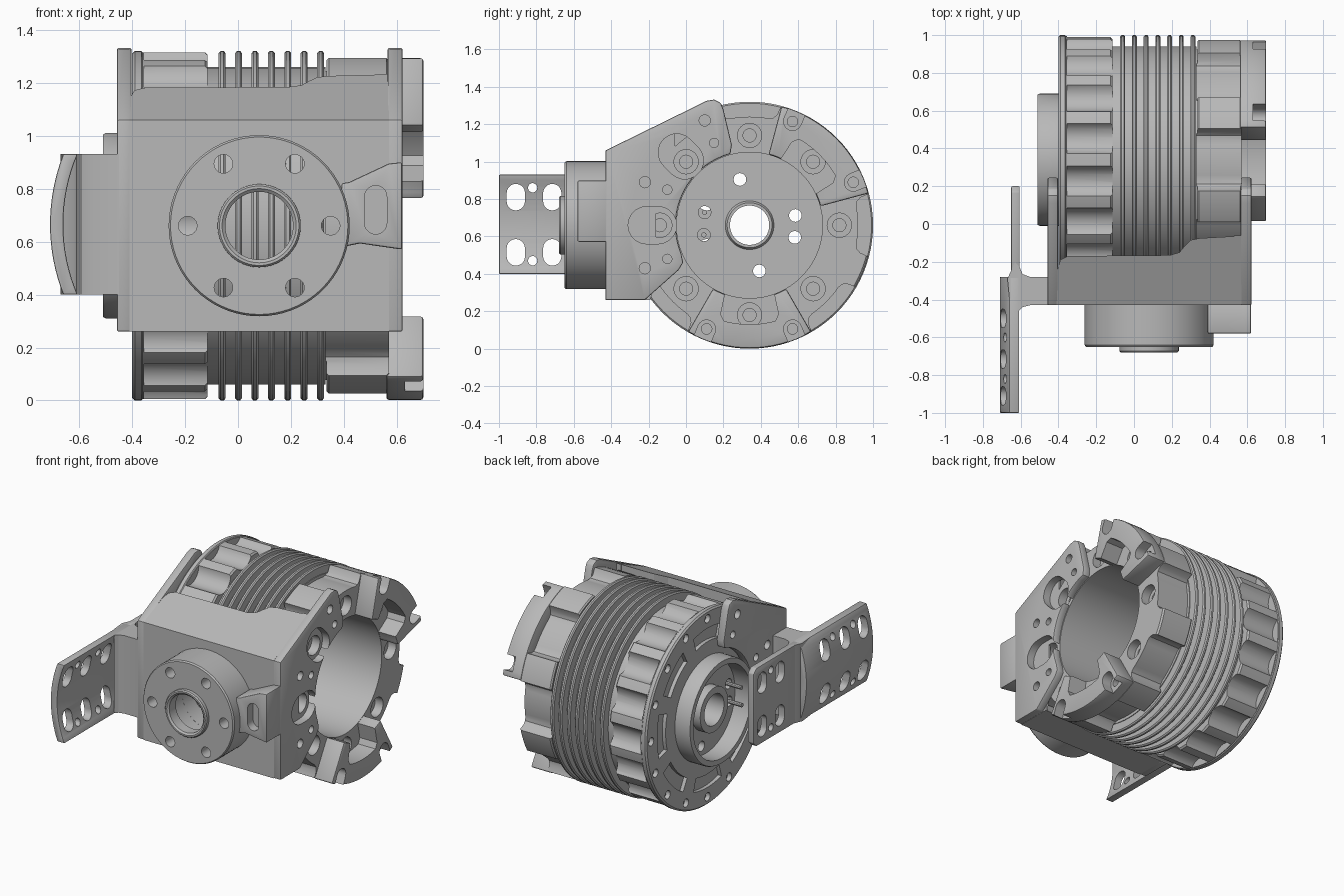
import bpy, bmesh
from math import sin, cos, pi, radians

cube = bpy.data.objects.get("Cube")
if cube:
    bpy.data.objects.remove(cube, do_unlink=True)

metal = bpy.data.materials.new("plain grey metal")
metal.use_nodes = True
GREY = (0.48, 0.48, 0.48, 1)
metal.diffuse_color = GREY
metal.node_tree.nodes["Principled BSDF"].inputs["Base Color"].default_value = GREY

CY, CZ = 0.34, 0.66      # drum axis (along x)
FX = 0.08                # front port axis (along y)


# ---------- 2D outlines ----------
def disc(u, v, r, n=24):
    return [(u + r * cos(2 * pi * i / n), v + r * sin(2 * pi * i / n)) for i in range(n)]


def arc(r, a0, a1, n=16, u=CY, v=CZ):
    angles = [radians(a0 + (a1 - a0) * i / n) for i in range(n + 1)]
    return [(u + r * cos(a), v + r * sin(a)) for a in angles]


def sector(r0, r1, a0, a1):
    return arc(r1, a0, a1) + arc(r0, a1, a0)


def slot(u, v, angle, half, r):
    c, s = cos(radians(angle)) * half, sin(radians(angle)) * half
    return (arc(r, angle - 90, angle + 90, 10, u + c, v + s)
            + arc(r, angle + 90, angle + 270, 10, u - c, v - s))


def polar(r, a):
    return CY + r * cos(radians(a)), CZ + r * sin(radians(a))


# ---------- solids ----------
def place(axis, u, v, w):
    return {"x": (w, u, v), "y": (u, w, v), "z": (u, v, w)}[axis]


def finish(name, bm, bevel=0.0):
    bmesh.ops.recalc_face_normals(bm, faces=bm.faces)
    mesh = bpy.data.meshes.new(name)
    bm.to_mesh(mesh)
    bm.free()
    mesh.materials.append(metal)
    obj = bpy.data.objects.new(name, mesh)
    bpy.context.collection.objects.link(obj)
    if bevel:
        mod = obj.modifiers.new("soft_edges", "BEVEL")
        mod.width, mod.segments, mod.angle_limit = bevel, 2, radians(40)
        apply(obj, mod)
    return obj


def activate(obj):
    bpy.ops.object.select_all(action="DESELECT")
    obj.select_set(True)
    bpy.context.view_layer.objects.active = obj


def apply(obj, mod):
    activate(obj)
    bpy.ops.object.modifier_apply(modifier=mod.name)


def prisms(name, axis, a, b, outlines, bevel=0.0):
    bm = bmesh.new()
    for pts in outlines:
        low = [bm.verts.new(place(axis, u, v, a)) for u, v in pts]
        top = [bm.verts.new(place(axis, u, v, b)) for u, v in pts]
        bm.faces.new(low)
        bm.faces.new(top)
        for i in range(len(pts)):
            j = (i + 1) % len(pts)
            bm.faces.new((low[i], low[j], top[j], top[i]))
    return finish(name, bm, bevel)


def lathe(name, axis, cu, cv, profile, n=96):
    bm = bmesh.new()
    rings = [[bm.verts.new(place(axis, u, v, w)) for u, v in disc(cu, cv, r, n)]
             for w, r in profile]
    for k, ring in enumerate(rings):
        nxt = rings[(k + 1) % len(rings)]
        for i in range(n):
            j = (i + 1) % n
            bm.faces.new((ring[i], ring[j], nxt[j], nxt[i]))
    return finish(name, bm)


def cut(obj, axis, a, b, outlines):
    cutter = prisms("cutter", axis, a, b, outlines)
    cutter.hide_render = True
    mod = obj.modifiers.new("cut", "BOOLEAN")
    mod.operation, mod.solver, mod.object = "DIFFERENCE", "EXACT", cutter
    apply(obj, mod)
    bpy.data.objects.remove(cutter, do_unlink=True)


# ---------- drum: hollow body with cooling fins ----------
profile = [(0.57, 0.39), (-0.33, 0.39), (-0.33, 0.13), (-0.31, 0.12), (-0.31, 0.105),
           (-0.45, 0.105), (-0.45, 0.15), (-0.39, 0.15), (-0.39, 0.31), (-0.51, 0.31),
           (-0.51, 0.345), (-0.5, 0.35), (-0.4, 0.35), (-0.4, 0.65), (-0.39, 0.66),
           (-0.365, 0.66), (-0.36, 0.655), (-0.125, 0.655), (-0.115, 0.645), (-0.115, 0.6)]
for i in range(7):
    x = -0.06 + 0.062 * i
    profile += [(x - 0.013, 0.6), (x - 0.013, 0.652), (x - 0.006, 0.66),
                (x + 0.006, 0.66), (x + 0.013, 0.652), (x + 0.013, 0.6)]
profile += [(0.335, 0.6), (0.335, 0.647), (0.343, 0.655), (0.56, 0.655), (0.57, 0.645)]
drum = lathe("finned_drum", "x", CY, CZ, profile)
eighths = range(0, 360, 45)
cut(drum, "x", 0.51, 0.65, [disc(*polar(0.48, a), 0.065) for a in eighths])
cut(drum, "x", 0.40, 0.65, [disc(*polar(0.48, a), 0.035) for a in eighths])
cut(drum, "x", 0.45, 0.65, [disc(*polar(0.48, a + d), 0.022, 12)
                            for a in (0, 315) for d in (-22, 22)])
floor_holes = [polar(0.25, a) for a in (102, 12, -15, -78, 164, 192)]
cut(drum, "x", -0.5, -0.25, [disc(u, v, 0.034, 16) for u, v in floor_holes])
cut(drum, "x", -0.45, -0.375, [sector(0.45, 0.54, a - 16, a + 16) for a in eighths])
cut(drum, "x", -0.45, -0.37, [disc(*polar(0.605, a * 22.5), 0.028, 16) for a in range(16)])

# Scalloped grip pockets at one end, wide pockets between eight lobes at the other
cut(drum, "x", -0.355, -0.1, [disc(*polar(0.692, a), 0.092) for a in range(0, 360, 20)])
cut(drum, "x", 0.33, 0.6, [arc(0.58, a - 10, a + 10, 10) + [polar(0.588, a + 12.5),
                           polar(0.61, a + 14), polar(0.75, a + 16), polar(0.75, a - 16),
                           polar(0.61, a - 14), polar(0.588, a - 12.5)] for a in eighths])
prisms("contact_pins", "x", -0.49, -0.36,
       [disc(*polar(0.25, a), 0.014, 10) for a in (164, 192)])

# Mounting pads on the open end
for name, mid in (("upper_pad", 45), ("lower_pad", -90)):
    pad = prisms(name, "x", 0.56, 0.70, [sector(0.392, 0.658, mid - 30, mid + 30)], 0.01)
    cut(pad, "x", 0.5, 0.8, [arc(0.53, mid - 15, mid + 15) + [polar(0.5, mid + 18)]
                             + arc(0.3, mid + 22, mid - 22) + [polar(0.5, mid - 18)]])
    ends = (mid - 22.5, mid + 22.5)
    cut(pad, "x", 0.63, 0.8, [slot(*polar(0.66, a), a, 0.06, 0.048) for a in ends])
    cut(pad, "x", 0.58, 0.8, [disc(*polar(0.6, a), 0.028, 16) for a in ends])

# ---------- housing: two side plates and the block between ----------
plate = ([(-0.43, 0.26), (-0.43, 1.06), (0.11, 1.325), (0.15, 1.332), (0.185, 1.315),
          (0.2, 1.28), (0.245, 1.09)]
         + arc(0.395, 105, 202) + [(-0.015, 0.46), (-0.04, 0.42), (-0.22, 0.26)])
for name, x0, x1 in (("left_side_plate", 0.565, 0.622), ("right_side_plate", -0.458, -0.402)):
    side = prisms(name, "x", x0, x1, [plate], 0.008)
    cut(side, "x", x0 - 0.1, x1 + 0.1,
        [disc(u, v, r, 16) for u, v, r in
         ((0.1, 1.22, 0.03), (0.15, 1.1, 0.025), (-0.22, 0.89, 0.03),
          (-0.1, 0.85, 0.025), (-0.22, 0.43, 0.03), (-0.1, 0.48, 0.025))])
    if x0 > 0:
        cut(side, "x", x0 - 0.1, x1 + 0.1, [slot(*polar(0.52, a), a, 0.03, 0.1)
                                            for a in (135, 180)])

block = prisms("housing_block", "x", -0.41, 0.57,
               [[(-0.43, 0.26), (-0.43, 1.06), (-0.06, 1.233), (-0.06, 1.05),
                 (-0.16, 0.9), (-0.16, 0.4), (-0.19, 0.26)]])
cut(block, "z", 0, 2, [[(-0.6, -0.24), (-0.405, -0.24), (-0.39, -0.19), (-0.35, -0.17),
                        (0.19, -0.165), (0.24, -0.15), (0.27, -0.115), (0.3, -0.085),
                        (0.35, -0.075), (0.53, -0.065), (0.56, 0.2), (-0.6, 0.2)]])
cut(block, "x", -0.5, 0.555, [disc(CY, CZ, 0.664, 96)])
cut(block, "y", -0.6, 0.2, [disc(FX, CZ, 0.2, 40)])

# ---------- front port ----------
port = lathe("front_port", "y", FX, CZ,
             [(-0.42, 0.2), (-0.6, 0.2), (-0.6, 0.128), (-0.67, 0.128), (-0.68, 0.14),
              (-0.68, 0.15), (-0.672, 0.157), (-0.65, 0.157), (-0.65, 0.335),
              (-0.64, 0.342), (-0.42, 0.342)], 72)
for part in (port, block):
    cut(part, "y", -0.7, -0.2, [disc(FX + 0.27 * cos(a * pi / 3), CZ + 0.27 * sin(a * pi / 3),
                                     0.035) for a in range(6)])
connector = prisms("port_connector", "y", -0.58, -0.42,
                   [[(0.39, 0.82), (0.42, 0.825), (0.57, 0.895), (0.62, 0.9),
                     (0.62, 0.57), (0.46, 0.593), (0.42, 0.585), (0.4, 0.58)]], 0.008)
cut(connector, "y", -0.7, -0.52, [slot(0.52, 0.72, 90, 0.05, 0.042)])

# ---------- side bracket: arm, flat panel, bowed panel ----------
prisms("bracket_arm", "z", 0.40, 0.93,
       [[(-0.63, -0.2), (-0.605, -0.23), (-0.59, -0.265), (-0.55, -0.28), (-0.45, -0.28),
         (-0.45, -0.43), (-0.55, -0.43), (-0.59, -0.44), (-0.61, -0.46), (-0.62, -0.43),
         (-0.66, -0.39), (-0.67, -0.29)]])
flat = prisms("bracket_flat_panel", "x", -0.65, -0.605,
              [[(-0.31, 0.4), (-0.31, 0.93), (0.17, 0.93), (0.2, 0.9),
                (0.2, 0.43), (0.17, 0.4)]], 0.006)
bowed = prisms("bracket_bowed_panel", "y", -1.0, -0.28,
               [arc(0.727, 158.6, 201.4, 16, 0.017, 0.665)
                + arc(0.677, 203.1, 156.9, 16, 0.017, 0.665)], 0.006)
for panel, columns, dots in ((flat, (0.11, -0.08), (0.015,)),
                             (bowed, (-0.91, -0.715, -0.5), (-0.82, -0.6))):
    cut(panel, "x", -0.8, -0.5,
        [slot(y, z, 90, 0.022, 0.049) for y in columns for z in (0.81, 0.515)]
        + [disc(y, z, 0.025, 14) for y in dots for z in (0.86, 0.47)])

# Smooth the round faces and keep the edges sharp
for obj in bpy.context.collection.objects:
    if obj.type == "MESH" and metal.name in obj.data.materials:
        activate(obj)
        bpy.ops.object.shade_smooth_by_angle(angle=radians(30))
